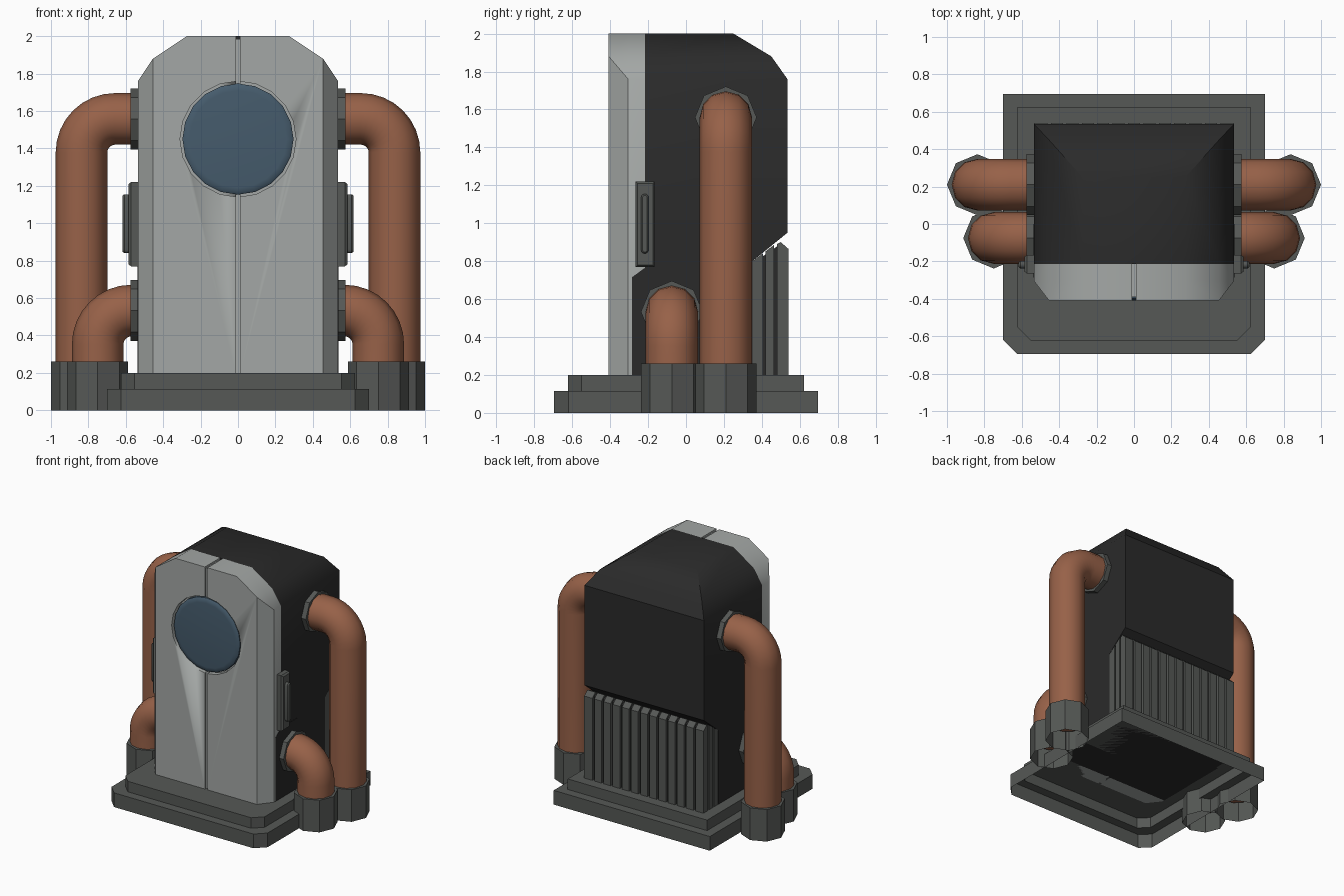
import bpy, bmesh, math

if "Cube" in bpy.data.objects:
    bpy.data.objects.remove(bpy.data.objects["Cube"])


def material(name, rgb):
    m = bpy.data.materials.new(name)
    m.diffuse_color = (*rgb, 1)
    m.use_nodes = True
    m.node_tree.nodes["Principled BSDF"].inputs["Base Color"].default_value = m.diffuse_color
    return m


LIGHT = material("light grey panel", (0.37, 0.39, 0.38))
GREY = material("dark grey metal", (0.092, 0.098, 0.092))
BLACK = material("black casing", (0.023, 0.023, 0.023))
COPPER = material("copper pipe", (0.31, 0.12, 0.065))
GLASS = material("blue glass", (0.06, 0.105, 0.15))


def loft(name, rings, mat, start=True, end=True, mirror=False, angle=35):
    """Skin a list of equal-length point rings, optionally capped and mirrored in x."""
    bm = bmesh.new()
    loops = [[bm.verts.new(p) for p in r] for r in rings]
    n = len(loops[0])
    for a, b in zip(loops, loops[1:]):
        for i in range(n):
            j = (i + 1) % n
            bm.faces.new((a[i], a[j], b[j], b[i]))
    if start:
        bm.faces.new(loops[0][::-1])
    if end:
        bm.faces.new(loops[-1])
    bmesh.ops.remove_doubles(bm, verts=bm.verts, dist=1e-5)
    bmesh.ops.recalc_face_normals(bm, faces=bm.faces)
    me = bpy.data.meshes.new(name)
    bm.to_mesh(me)
    bm.free()
    ob = bpy.data.objects.new(name, me)
    bpy.context.collection.objects.link(ob)
    me.materials.append(mat)
    bpy.ops.object.select_all(action='DESELECT')
    ob.select_set(True)
    bpy.context.view_layer.objects.active = ob
    bpy.ops.object.shade_smooth_by_angle(angle=math.radians(angle))
    if mirror:
        mod = ob.modifiers.new("mirror", 'MIRROR')
        mod.use_mirror_merge = False
    return ob


def place(pts, axis, d):
    """Put a 2D outline on the plane axis = d."""
    if axis == 'x':
        return [(d, p, q) for p, q in pts]
    if axis == 'y':
        return [(p, d, q) for p, q in pts]
    return [(p, q, d) for p, q in pts]


def prism(name, pts, axis, a, b, mat, **kw):
    return loft(name, [place(pts, axis, a), place(pts, axis, b)], mat, **kw)


def rect(a0, a1, b0, b1):
    return [(a0, b0), (a1, b0), (a1, b1), (a0, b1)]


def circle(n, r, cx=0, cy=0):
    return [(cx + r * math.cos(2 * math.pi * i / n), cy + r * math.sin(2 * math.pi * i / n))
            for i in range(n)]


# stepped base, an open shell with chamfered front corners
def base_outline(x, y, c):
    return [(-x + c, -y), (x - c, -y), (x, -y + c), (x, y), (-x, y), (-x, -y + c)]


low, high = base_outline(0.7, 0.695, 0.075), base_outline(0.625, 0.622, 0.072)
loft("base", [place(low, 'z', 0), place(low, 'z', 0.115),
              place(high, 'z', 0.115), place(high, 'z', 0.2)], GREY, start=False)

# black casing with recessed lower back and hipped roof
sections = [(0.2, 0.535, 0.35), (0.80, 0.535, 0.35), (0.95, 0.535, 0.535), (1.76, 0.535, 0.535),
            (1.88, 0.455, 0.45), (2.0, 0.275, 0.25)]
loft("casing", [place(rect(-x, x, -0.215, y), 'z', z) for z, x, y in sections], BLACK)

# black skirt behind the lower front panel
prism("skirt", [(-0.285, 0.2), (-0.285, 0.715), (-0.21, 0.77), (0.0, 0.77), (0.0, 0.2)],
      'x', -0.537, 0.537, BLACK)

# front panel halves with side chamfers and a round opening
outline = [(0.012, 0.2), (0.535, 0.2), (0.535, 1.76), (0.455, 1.88), (0.275, 2.0), (0.012, 2.0)]
face = [(0.012, 0.2), (0.455, 0.2), (0.455, 1.88), (0.455, 1.88), (0.275, 2.0), (0.012, 2.0)]
panel = loft("front_panel", [place(face, 'y', -0.408), place(outline, 'y', -0.305),
                             place(outline, 'y', -0.212)], LIGHT, mirror=True)
prism("panel_seam", rect(-0.013, 0.013, 0.2, 1.985), 'y', -0.39, -0.21, LIGHT)
cutter = prism("window_cutter", circle(20, 0.31, 0, 1.45), 'y', -0.5, -0.36, LIGHT)
cutter.hide_render = True
cutter.hide_set(True)
cut = panel.modifiers.new("window", 'BOOLEAN')
cut.operation = 'DIFFERENCE'
cut.solver = 'EXACT'
cut.object = cutter

# round window glass with a softened rim
loft("window_glass", [place(circle(20, r, 0, 1.45), 'y', y) for r, y in
                      ((0.297, -0.355), (0.297, -0.396), (0.285, -0.405), (0.26, -0.408))],
     GLASS, angle=50)

# ribbed radiator low on the back
prism("radiator_core", [(0.34, 0.2), (0.52, 0.2), (0.52, 0.87), (0.49, 0.885), (0.34, 0.78)],
      'x', -0.518, 0.518, BLACK)
rib = [(0.48, 0.2), (0.54, 0.2), (0.54, 0.865), (0.5, 0.9), (0.48, 0.89)]
count, pitch = 13, 1.07 / 13
for i in range(count):
    x = -0.535 + pitch * (i + 0.5)
    w = pitch / 2 - 0.009
    lo = -0.535 if i == 0 else x - w
    hi = 0.535 if i == count - 1 else x + w
    prism("back_rib", rib, 'x', lo, hi, GREY)
for y0, y1 in ((0.35, 0.405), (0.42, 0.465)):
    prism("side_rib", [(y0, 0.2), (y1, 0.2), (y1, 0.80 + (y1 - 0.35) * 0.75),
                       (y0, 0.80 + (y0 - 0.35) * 0.75)], 'x', 0.48, 0.534, GREY, mirror=True)

# side latches: bevelled plate with a rounded bar
plate = [(-0.265, 0.77), (-0.165, 0.77), (-0.165, 1.22), (-0.265, 1.22)]
plate_in = rect(-0.255, -0.175, 0.78, 1.21)
loft("latch_plate", [place(plate, 'x', 0.53), place(plate, 'x', 0.572),
                     place(plate_in, 'x', 0.585)], GREY, mirror=True)


def capsule(r):
    arc = [i * math.pi / 6 for i in range(7)]
    return ([(-0.217 + r * math.cos(t), 1.135 + r * math.sin(t)) for t in arc] +
            [(-0.217 - r * math.cos(t), 0.86 - r * math.sin(t)) for t in arc])


loft("latch_bar", [place(capsule(0.02), 'x', 0.58), place(capsule(0.02), 'x', 0.608),
                   place(capsule(0.012), 'x', 0.617)], GREY, mirror=True)


# copper elbow pipes with octagonal collars
def pipe(name, x, y, z, r=0.138, bend=0.18, sides=12):
    path = [(x, 0.15, 0.0)]
    for i in range(9):
        t = math.pi / 2 * i / 8
        path.append((x - bend + bend * math.cos(t), z - bend + bend * math.sin(t), t))
    path.append((0.5, z, math.pi / 2))
    rings = []
    for px, pz, t in path:
        rings.append([(px + u * math.cos(t), y + v, pz + u * math.sin(t))
                      for u, v in circle(sides, r)])
    loft(name, rings, COPPER, mirror=True)
    big, small = 0.163, 0.132
    loft(name + "_foot_collar",
         [place(circle(8, q, x, y), 'z', h) for q, h in ((big, 0), (big, 0.26), (small, 0.26))],
         GREY, start=False, end=False, mirror=True)
    loft(name + "_wall_collar",
         [place(circle(8, q, y, z), 'x', h) for q, h in
          ((big, 0.53), (big, 0.575), (small, 0.575))],
         GREY, start=False, end=False, mirror=True)


pipe("tall_pipe", 0.837, 0.21, 1.558)
pipe("short_pipe", 0.75, -0.075, 0.533)
